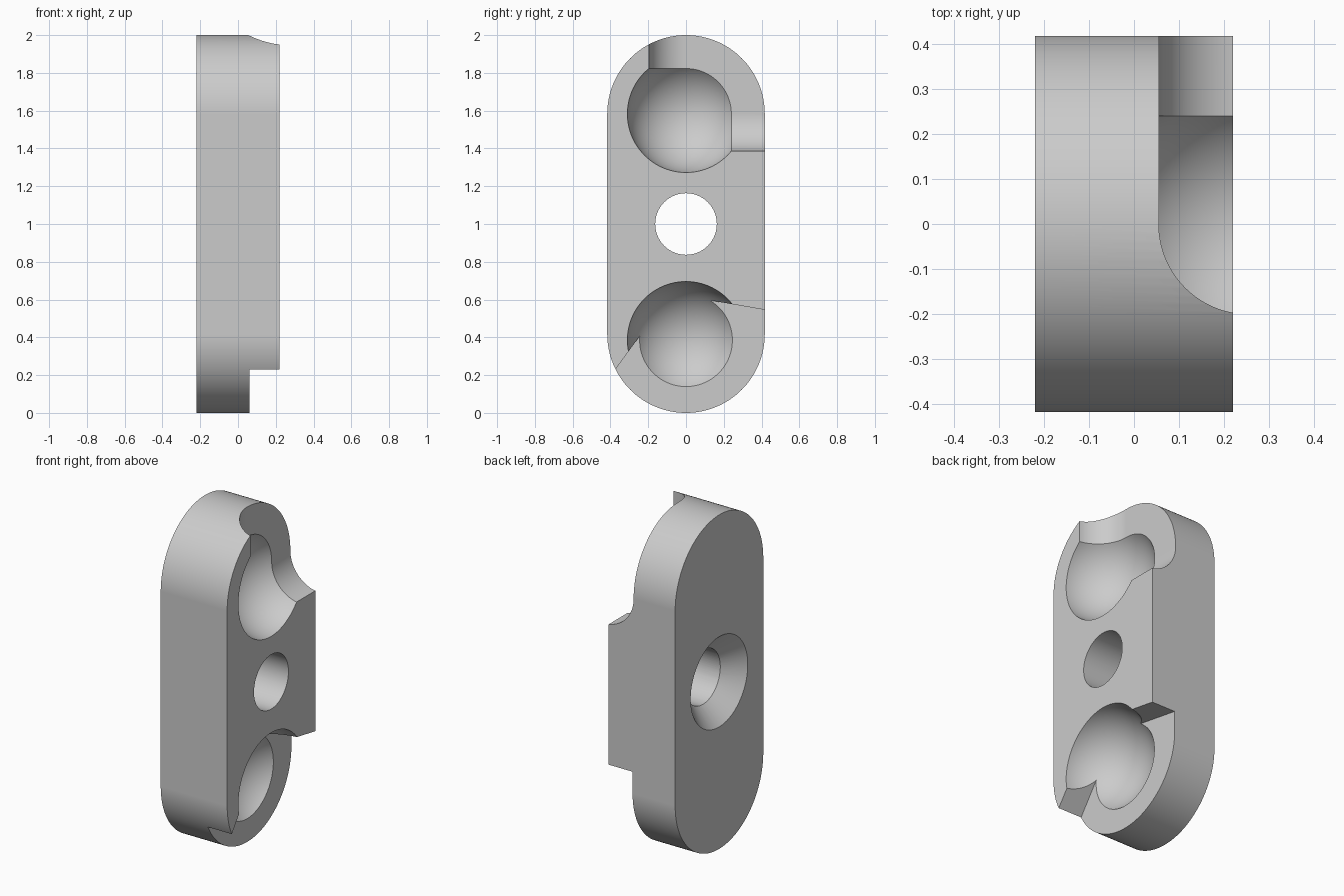
import bpy, bmesh
from math import pi, cos, sin, radians
from mathutils import Matrix, Vector

cube = bpy.data.objects.get("Cube")
if cube:
    bpy.data.objects.remove(cube)

HALF_X, ROUND = 0.22, 0.417        # half thickness, end radius
TOP_Z, LOW_Z = 2 - ROUND, 0.385    # socket centre heights
AXIS_X = 0.255                     # ball centre, just in front of the face
BALL_R, CORD_R = 0.3125, 0.2


def arc(cu, cv, r, start, end, n=48):
    """Points on an arc, angles in degrees."""
    angles = [radians(start + (end - start) * i / n) for i in range(n + 1)]
    return [(cu + r * cos(a), cv + r * sin(a)) for a in angles]


def finish(name, bm):
    bmesh.ops.recalc_face_normals(bm, faces=bm.faces)
    mesh = bpy.data.meshes.new(name)
    bm.to_mesh(mesh)
    bm.free()
    obj = bpy.data.objects.new(name, mesh)
    bpy.context.collection.objects.link(obj)
    return obj


def prism(name, points, place, direction):
    """Extrude a flat outline; place maps (u, v) to a 3D point."""
    bm = bmesh.new()
    face = bm.faces.new([bm.verts.new(place(u, v)) for u, v in points])
    out = bmesh.ops.extrude_face_region(bm, geom=[face])
    moved = [v for v in out["geom"] if isinstance(v, bmesh.types.BMVert)]
    bmesh.ops.translate(bm, verts=moved, vec=Vector(direction))
    return finish(name, bm)


def ball(name, z):
    bm = bmesh.new()
    turn = Matrix.Translation((AXIS_X, 0, z)) @ Matrix.Rotation(pi / 2, 4, "Y")
    bmesh.ops.create_uvsphere(bm, u_segments=96, v_segments=64,
                              radius=BALL_R, matrix=turn)
    return finish(name, bm)


def cone(name, x0, x1, r0, r1):
    """Round cutter along x through the middle of the body."""
    bm = bmesh.new()
    turn = Matrix.Translation(((x0 + x1) / 2, 0, 1)) @ Matrix.Rotation(pi / 2, 4, "Y")
    bmesh.ops.create_cone(bm, cap_ends=True, segments=96, radius1=r0,
                          radius2=r1, depth=x1 - x0, matrix=turn)
    return finish(name, bm)


# Body: a thick plate with rounded ends
outline = arc(0, TOP_Z, ROUND, 0, 180, 64) + arc(0, ROUND, ROUND, 180, 360, 64)
body = prism("clamp_plate", outline, lambda u, v: (-HALF_X, u, v), (2 * HALF_X, 0, 0))

floor_x = AXIS_X - CORD_R
cutters = [
    # Ball sockets
    ball("upper_socket_cutter", TOP_Z),
    ball("lower_socket_cutter", LOW_Z),
    # Upward channel, widened towards the back
    prism("upward_channel_cutter",
          arc(AXIS_X, 0, CORD_R, 180, 270) + [(0.5, -CORD_R), (0.5, 0.6), (floor_x, 0.6)],
          lambda u, v: (u, v, TOP_Z), (0, 0, 0.7)),
    # Backward channel
    prism("backward_channel_cutter",
          arc(AXIS_X, TOP_Z, CORD_R, 180, 270) + [(0.5, TOP_Z - CORD_R), (0.5, TOP_Z + 0.1)],
          lambda u, v: (u, 0, v), (0, 0.7, 0)),
    # Lowered sector around the bottom socket
    prism("lower_step_cutter",
          [(0.138, 0.594), (-0.244, 0.408), (-0.497, 0.06), (-0.497, -0.2),
           (0.6, -0.2), (0.6, 0.514)],
          lambda u, v: (0.062, u, v), (0.5, 0, 0)),
    # Screw hole and countersink
    cone("hole_cutter", -0.4, 0.4, 0.163, 0.163),
    cone("countersink_cutter", -HALF_X - 0.05, -HALF_X + 0.157, 0.32, 0.113),
]

bpy.context.view_layer.objects.active = body
for cutter in cutters:
    cutter.hide_render = True
    cut = body.modifiers.new(cutter.name, "BOOLEAN")
    cut.operation, cut.solver, cut.object = "DIFFERENCE", "EXACT", cutter
    bpy.ops.object.modifier_apply(modifier=cut.name)
    bpy.data.objects.remove(cutter)

# Plain grey finish
grey = bpy.data.materials.new("light_grey")
grey.use_nodes = True
colour = (0.6, 0.6, 0.6, 1)
grey.diffuse_color = colour
grey.node_tree.nodes["Principled BSDF"].inputs["Base Color"].default_value = colour
body.data.materials.clear()
body.data.materials.append(grey)

# Smooth curves with crisp edges
for obj in bpy.context.selected_objects:
    obj.select_set(False)
body.select_set(True)
bpy.ops.object.shade_smooth_by_angle(angle=radians(25))
weighted = body.modifiers.new("even_shading", "WEIGHTED_NORMAL")
weighted.keep_sharp = True
